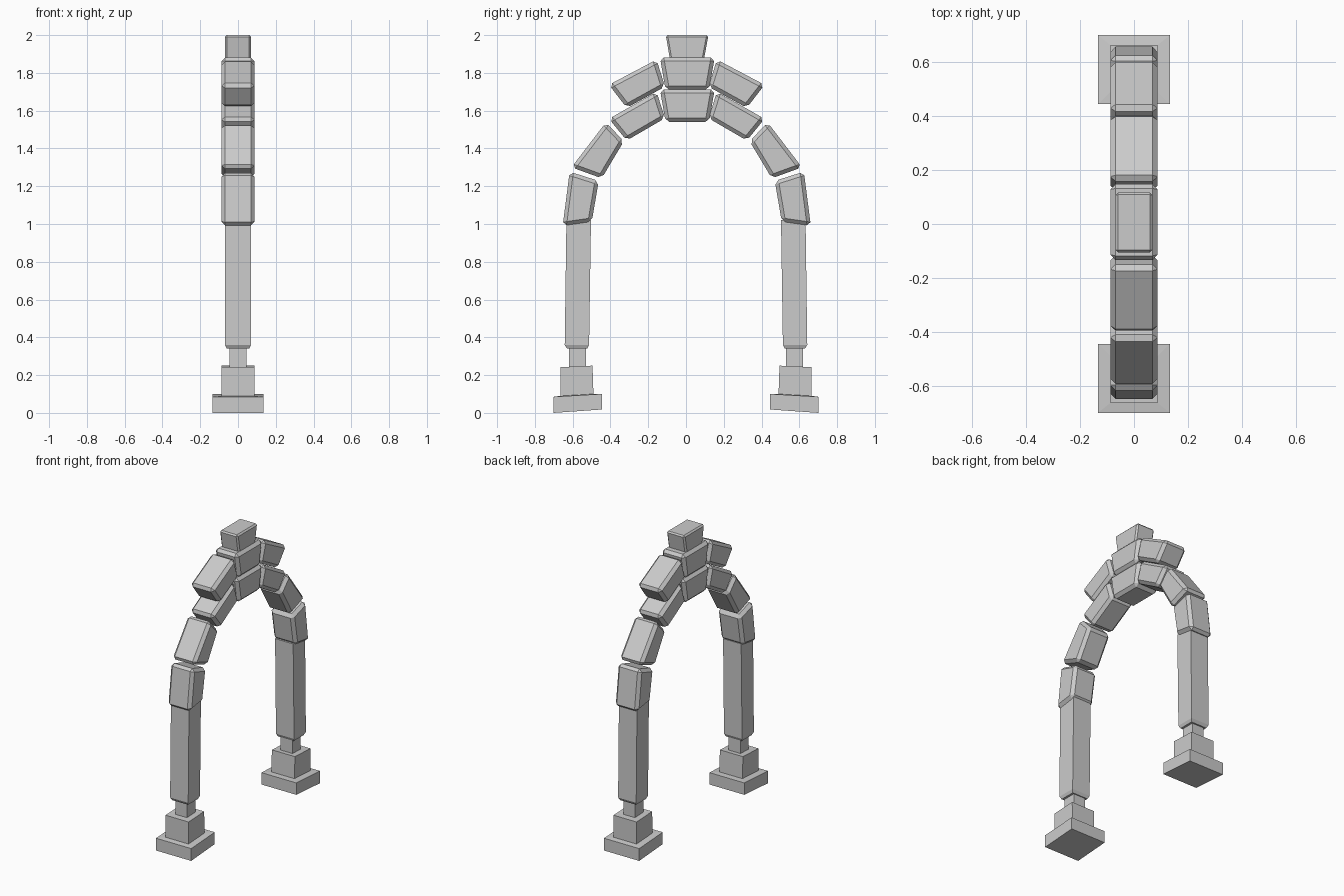
import bpy, bmesh

if "Cube" in bpy.data.objects:
    bpy.data.objects.remove(bpy.data.objects["Cube"])


def finish(name, bm):
    bmesh.ops.recalc_face_normals(bm, faces=bm.faces)
    mesh = bpy.data.meshes.new(name)
    bm.to_mesh(mesh)
    bm.free()
    obj = bpy.data.objects.new(name, mesh)
    bpy.context.collection.objects.link(obj)
    return obj


def stone(name, corners, half, bevel=0.02, side=1):
    """Chamfered block: a y/z outline extruded along x."""
    bm = bmesh.new()
    face = bm.faces.new([bm.verts.new((-half, side * y, z)) for y, z in corners])
    new = bmesh.ops.extrude_face_region(bm, geom=[face])["geom"]
    for v in new:
        if isinstance(v, bmesh.types.BMVert):
            v.co.x = half
    bmesh.ops.recalc_face_normals(bm, faces=bm.faces)
    bmesh.ops.bevel(bm, geom=bm.edges[:], offset=bevel, segments=1,
                    affect='EDGES', profile=0.5)
    finish(name, bm)


def column(name, rings, side):
    """Stepped square column: rings of (outer y, z, inner y, z, half x)."""
    bm = bmesh.new()
    loops = []
    for yo, zo, yi, zi, h in rings:
        loops.append([bm.verts.new((x, side * y, z)) for x, y, z in
                      ((-h, yo, zo), (h, yo, zo), (h, yi, zi), (-h, yi, zi))])
    for a, b in zip(loops, loops[1:]):
        for i in range(4):
            j = (i + 1) % 4
            bm.faces.new((a[i], a[j], b[j], b[i]))
    bm.faces.new(loops[0])
    bm.faces.new(loops[-1])
    finish(name, bm)


COLUMN = [
    (0.702, 0.0, 0.445, 0.018, 0.134),     # plinth
    (0.702, 0.085, 0.445, 0.10, 0.134),
    (0.665, 0.09, 0.49, 0.10, 0.088),      # pedestal block
    (0.665, 0.242, 0.495, 0.25, 0.088),
    (0.62, 0.243, 0.53, 0.247, 0.045),     # neck
    (0.62, 0.34, 0.53, 0.34, 0.045),
    (0.63, 0.34, 0.523, 0.34, 0.06),       # shaft with chamfered foot
    (0.642, 0.36, 0.513, 0.36, 0.069),
    (0.633, 1.02, 0.503, 1.02, 0.069),
]

# Arch stones of one half, from the springing up
ARCH = {
    "springer_stone": [(0.657, 0.99), (0.503, 1.012), (0.466, 1.228), (0.62, 1.277)],
    "haunch_stone": [(0.61, 1.30), (0.45, 1.242), (0.333, 1.438), (0.428, 1.538)],
    "crown_side_stone": [(0.412, 1.557), (0.318, 1.442), (0.115, 1.56), (0.16, 1.70)],
    "upper_side_stone": [(0.412, 1.737), (0.318, 1.615), (0.115, 1.727), (0.16, 1.87)],
}

for label, side in (("left", -1), ("right", 1)):
    column(label + "_column", COLUMN, side)
    for name, pts in ARCH.items():
        stone(f"{label}_{name}", [(y + 0.004 * side, z) for y, z in pts], 0.088, 0.02, side)

# Centre stones stacked at the crown
for name, low, high in (("keystone", 1.54, 1.713), ("upper_keystone", 1.71, 1.882)):
    stone(name, [(-0.108, low), (0.122, low), (0.152, high), (-0.138, high)], 0.088)
stone("cap_stone", [(-0.083, 1.86), (0.093, 1.86), (0.119, 2.0), (-0.107, 2.0)],
      0.069, 0.01)
